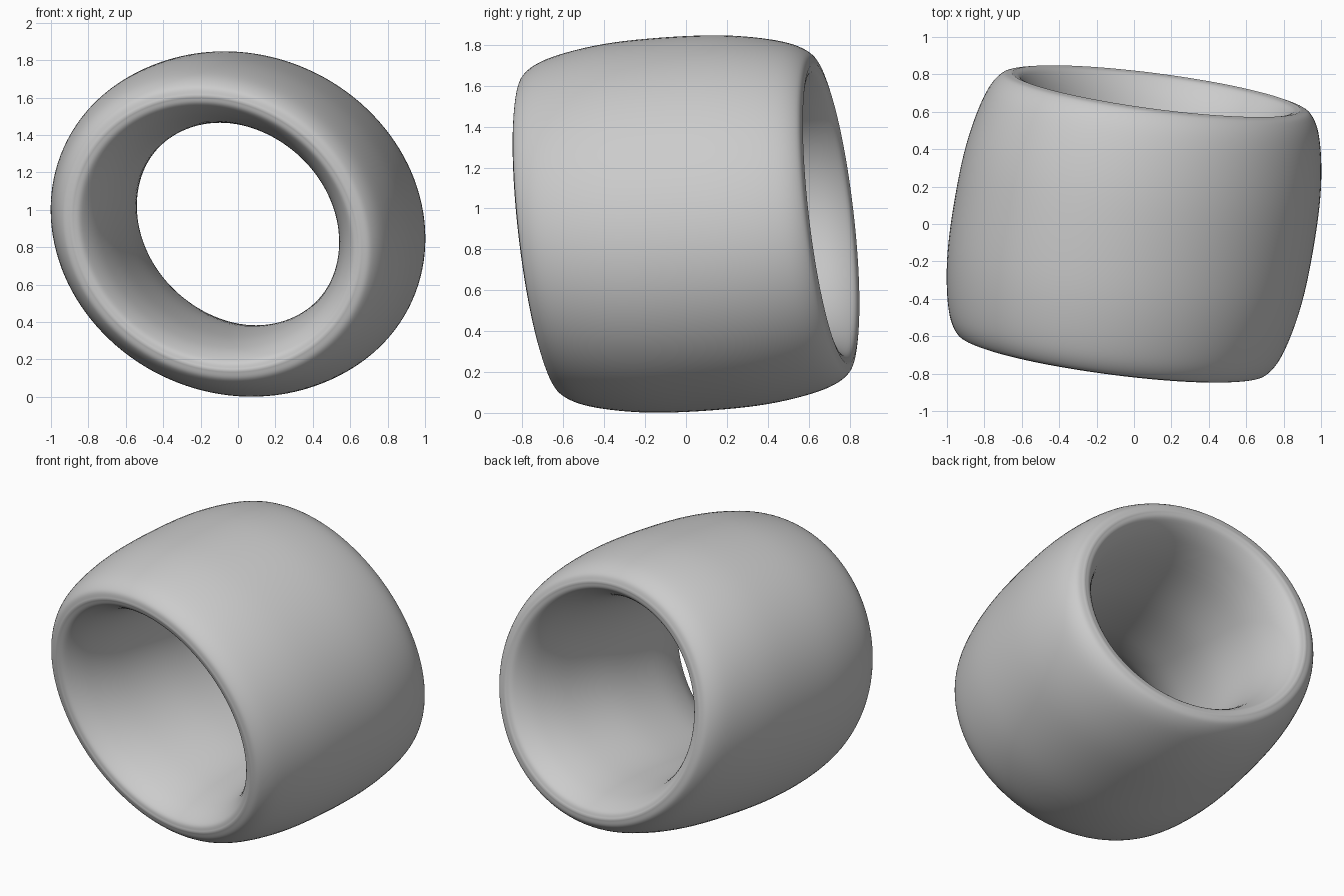
import bpy, bmesh, math
from mathutils import Vector, Matrix
from mathutils.geometry import interpolate_bezier

if "Cube" in bpy.data.objects:
    bpy.data.objects.remove(bpy.data.objects["Cube"])

SEGMENTS = 128

# Half profiles as (radius, position along the axis), middle to rim
outer_half = [(1.245, 0), (1.235, 0.35), (1.2, 0.63), (1.145, 0.85), (1.075, 0.97), (1.0, 1.0)]
inner_half = [(1.0, 1.0), (0.93, 0.965), (0.845, 0.8), (0.78, 0.5), (0.745, 0)]


def mirrored(half, rim_first):
    """Complete a half profile across the middle of the ring."""
    other = [(r, -t) for r, t in reversed(half)]
    return half + other[1:] if rim_first else other + half[1:]


def smooth_path(points, steps=7):
    """Sample a smooth curve through the profile points."""
    pts = [Vector(p) for p in points]
    ext = [2 * pts[0] - pts[1]] + pts + [2 * pts[-1] - pts[-2]]
    path = []
    for a, b, c, d in zip(ext, ext[1:], ext[2:], ext[3:]):
        path += interpolate_bezier(b, b + (c - a) / 6, c - (d - b) / 6, c, steps)[:-1]
    return path


# Closed cross-section: out along the outside, back along the inside
section = smooth_path(mirrored(outer_half, False)) + smooth_path(mirrored(inner_half, True))

# Slightly oval and tilted placement (columns: width, axis, height)
place = Matrix(((0.770, 0.12, -0.045),
                (-0.105, 0.71, -0.09),
                (-0.045, 0.05, 0.732)))
centre = Vector((0, 0, 0.924))

# Sweep the section around the axis
bm = bmesh.new()
rings = []
for i in range(SEGMENTS):
    a = 2 * math.pi * i / SEGMENTS
    rings.append([bm.verts.new(place @ Vector((p.x * math.cos(a), p.y, p.x * math.sin(a))) + centre)
                  for p in section])
n = len(section)
for i in range(SEGMENTS):
    r0, r1 = rings[i], rings[(i + 1) % SEGMENTS]
    for j in range(n):
        k = (j + 1) % n
        bm.faces.new((r0[j], r0[k], r1[k], r1[j]))
bmesh.ops.recalc_face_normals(bm, faces=bm.faces)

mesh = bpy.data.meshes.new("barrel_ring")
bm.to_mesh(mesh)
bm.free()
ring = bpy.data.objects.new("barrel_ring", mesh)
bpy.context.collection.objects.link(ring)

grey = bpy.data.materials.new("light_grey")
grey.diffuse_color = (0.6, 0.6, 0.6, 1)
grey.use_nodes = True
grey.node_tree.nodes["Principled BSDF"].inputs["Base Color"].default_value = grey.diffuse_color
mesh.materials.append(grey)

# Smooth surfaces with a crisp rim
bpy.context.view_layer.objects.active = ring
ring.select_set(True)
bpy.ops.object.shade_smooth_by_angle(angle=math.radians(40))
